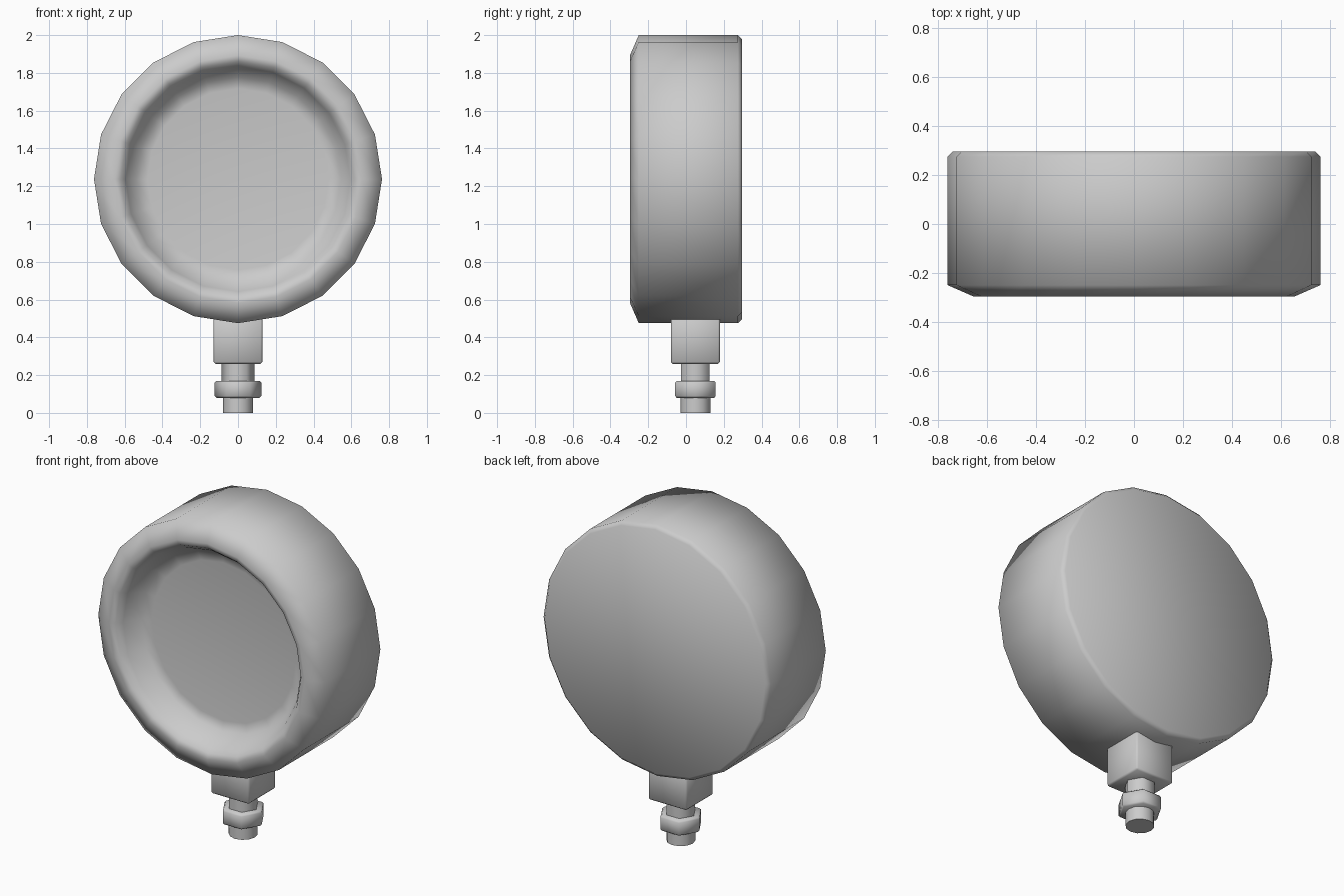
import bpy, bmesh
from math import sin, cos, pi, radians

if "Cube" in bpy.data.objects:
    bpy.data.objects.remove(bpy.data.objects["Cube"])


def finish(name, bm, angle):
    bmesh.ops.recalc_face_normals(bm, faces=bm.faces)
    mesh = bpy.data.meshes.new(name)
    bm.to_mesh(mesh)
    bm.free()
    obj = bpy.data.objects.new(name, mesh)
    bpy.context.collection.objects.link(obj)
    bpy.ops.object.select_all(action='DESELECT')
    obj.select_set(True)
    bpy.context.view_layer.objects.active = obj
    bpy.ops.object.shade_smooth_by_angle(angle=radians(angle))
    return obj


def lathe(name, profile, sides, place, angle):
    """Turn a (radius, height) profile and cap both ends."""
    bm = bmesh.new()
    rings = [[bm.verts.new(place(r * cos(2 * pi * i / sides),
                                 r * sin(2 * pi * i / sides), h))
              for i in range(sides)] for r, h in profile]
    for a, b in zip(rings, rings[1:]):
        for i in range(sides):
            j = (i + 1) % sides
            bm.faces.new((a[i], a[j], b[j], b[i]))
    bm.faces.new(rings[0])
    bm.faces.new(rings[-1])
    return finish(name, bm, angle)


STEM_Y = 0.05
upright = lambda a, b, h: (a, b + STEM_Y, h)
facing = lambda a, b, h: (a, h, b + 1.2375)

# Lamp housing: back plate, bevelled rim, front lip and recessed lens
lathe("lamp_housing", [
    (0.74, 0.297), (0.7625, 0.275), (0.7625, -0.25), (0.655, -0.297),
    (0.622, -0.285), (0.595, -0.25), (0.54, -0.15), (0.48, -0.14)],
    20, facing, 75)

# Mounting block under the housing
bm = bmesh.new()
bmesh.ops.create_cube(bm, size=1)
bmesh.ops.scale(bm, vec=(0.26, 0.26, 0.27), verts=bm.verts)
bmesh.ops.translate(bm, vec=(0, STEM_Y, 0.395), verts=bm.verts)
bmesh.ops.bevel(bm, geom=bm.edges[:], offset=0.01, segments=1, affect='EDGES')
finish("mounting_block", bm, 50)

# Hexagonal neck, nut and round bolt end
lathe("hex_neck", [(0.087, 0.16), (0.087, 0.28)], 6, upright, 65)
lathe("nut", [(0.115, 0.08), (0.124, 0.09), (0.124, 0.16), (0.115, 0.17)],
      6, upright, 65)
lathe("bolt_end", [(0.08, 0.0), (0.08, 0.1)], 12, upright, 40)
